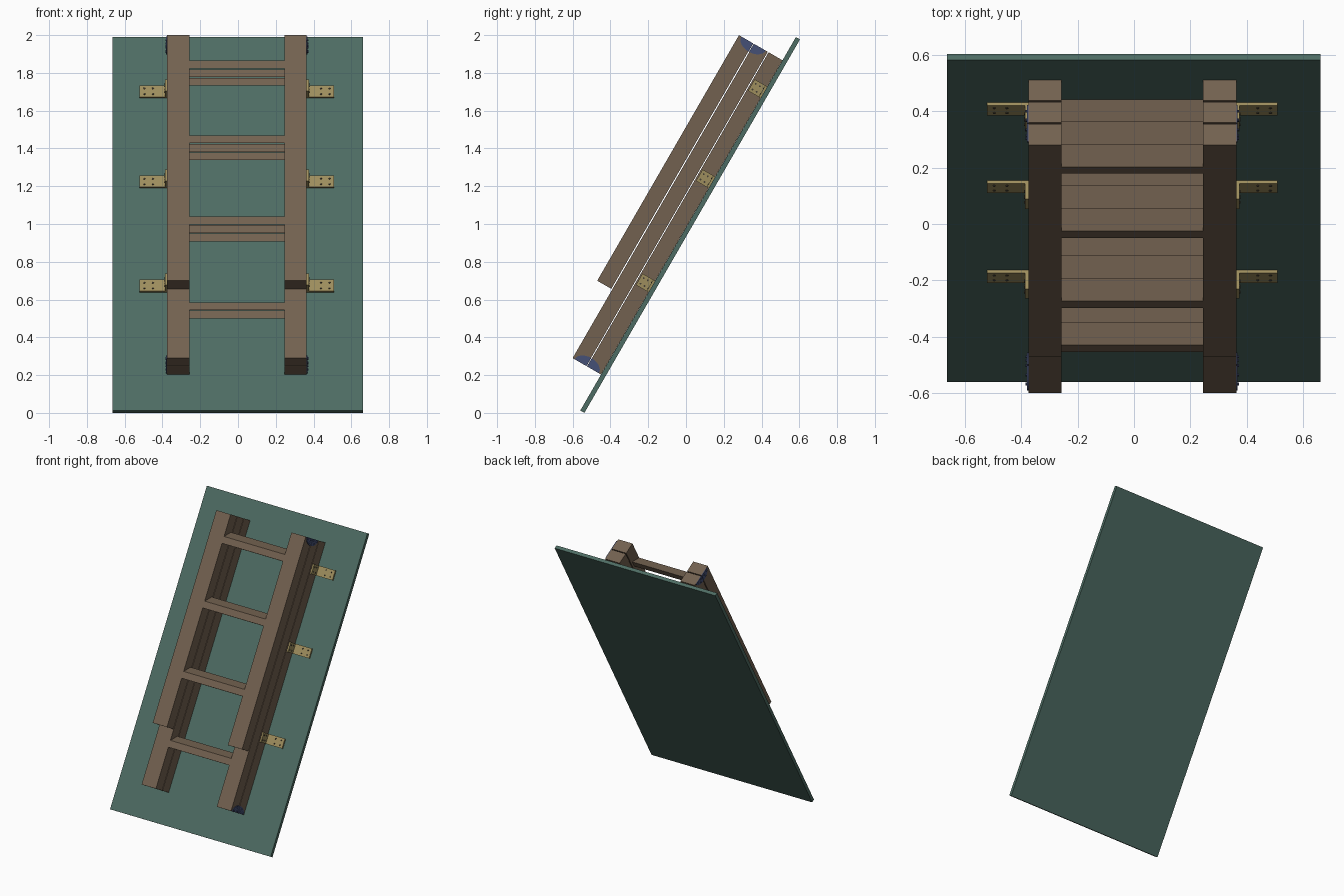
import bpy, bmesh
from math import radians, sin, cos, pi
from mathutils import Matrix, Vector

if "Cube" in bpy.data.objects:
    bpy.data.objects.remove(bpy.data.objects["Cube"])

# Hatch frame: local x = width, y = up the slope (u), z = away from the panel (n)
FRAME = Matrix.Translation((0, -0.538, 0)) @ Matrix.Rotation(radians(60), 4, 'X')
CX = -0.006                      # ladder centre line
RAIL_IN, RAIL_OUT = 0.251, 0.369  # rail faces measured from the centre line


def material(name, color):
    m = bpy.data.materials.new(name)
    m.diffuse_color = (*color, 1)
    m.use_nodes = True
    m.node_tree.nodes["Principled BSDF"].inputs["Base Color"].default_value = m.diffuse_color
    return m


GREEN = material("panel_green", (0.075, 0.15, 0.125))
WOOD = material("wood", (0.17, 0.12, 0.08))
BRASS = material("brass", (0.34, 0.27, 0.11))
BLUE = material("hinge_blue", (0.06, 0.08, 0.18))
DARK = material("screw_dark", (0.06, 0.05, 0.035))


def finish(name, bm, mat):
    bmesh.ops.recalc_face_normals(bm, faces=bm.faces)
    me = bpy.data.meshes.new(name)
    bm.to_mesh(me)
    bm.free()
    me.materials.append(mat)
    ob = bpy.data.objects.new(name, me)
    ob.matrix_world = FRAME
    bpy.context.collection.objects.link(ob)
    return ob


def prism(name, profile, x0, x1, mat):
    """Extrude a (u, n) outline across the width."""
    bm = bmesh.new()
    face = bm.faces.new([bm.verts.new((x0, u, n)) for u, n in profile])
    ext = bmesh.ops.extrude_face_region(bm, geom=[face])["geom"]
    moved = [v for v in ext if isinstance(v, bmesh.types.BMVert)]
    bmesh.ops.translate(bm, verts=moved, vec=(x1 - x0, 0, 0))
    return finish(name, bm, mat)


def box(name, x0, x1, u0, u1, n0, n1, mat):
    return prism(name, [(u0, n0), (u1, n0), (u1, n1), (u0, n1)], x0, x1, mat)


def screws(name, points, axis, mat, radius=0.005, depth=0.005):
    """Small round heads along one local axis, joined in one mesh."""
    bm = bmesh.new()
    turn = Matrix.Rotation(pi / 2, 4, 'Y') if axis == 'X' else Matrix()
    for p in points:
        bmesh.ops.create_cone(bm, cap_ends=True, segments=10, radius1=radius,
                              radius2=radius * 0.7 if axis == 'Z' else radius,
                              depth=depth, matrix=Matrix.Translation(p) @ turn)
    return finish(name, bm, mat)


# Hatch panel
box("hatch_panel", -0.664, 0.661, 0, 2.283, 0, 0.025, GREEN)

# Three folded ladder sections: name, start, end, inner and outer face, tread positions
STEPS = [1.985, 1.529, 1.033, 0.561]
SECTIONS = [("upper", 0.22, 2.141, 0.0255, 0.110, STEPS),
            ("middle", 0.22, 2.141, 0.115, 0.199, STEPS),
            ("lower", 0.64, 2.141, 0.205, 0.291, STEPS[:3])]
for name, u0, u1, n0, n1, steps in SECTIONS:
    for side, s in (("left", -1), ("right", 1)):
        box(f"{name}_rail_{side}", CX + s * RAIL_IN, CX + s * RAIL_OUT, u0, u1, n0, n1, WOOD)
    # Treads lie level while the hatch hangs open
    for i, u in enumerate(steps):
        back, thick = 0.041, 0.048
        outline = [(u, n1), (u + back, n1 - 0.071),
                   (u + back - thick, n1 - 0.071), (u - thick, n1)]
        prism(f"{name}_tread_{i + 1}", outline, CX - RAIL_IN, CX + RAIL_IN, WOOD)

for side, s in (("left", -1), ("right", 1)):
    face = CX + s * RAIL_OUT
    # Half-round hinges joining neighbouring sections
    for name, u_end, d, n_mid in (("bottom", 0.22, 1, 0.1125), ("top", 2.141, -1, 0.202)):
        for half, h in (("a", 1), ("b", -1)):
            arc = [(u_end + d * 0.05 * sin(a), n_mid + h * (0.0015 + 0.073 * cos(a)))
                   for a in [pi / 2 * k / 8 for k in range(9)]]
            arc.append((u_end, n_mid + h * 0.0015))
            prism(f"{name}_hinge_{side}_{half}", arc, face, face + s * 0.005, BLUE)
        pts = [Vector((face + s * 0.007, u_end + d * u, n_mid + h * n))
               for h in (1, -1) for u, n in ((0.012, 0.056), (0.012, 0.02), (0.033, 0.03))]
        screws(f"{name}_hinge_screws_{side}", pts, 'X', BLUE, 0.005, 0.006)

    # Angle brackets fixing the first section to the panel
    for i, u in enumerate((1.945, 1.394, 0.758)):
        u0, u1 = u - 0.035, u + 0.035
        box(f"bracket_foot_{side}_{i + 1}", face, CX + s * 0.515, u0, u1, 0.025, 0.037, BRASS)
        box(f"bracket_flange_{side}_{i + 1}", face, face + s * 0.012, u0, u1, 0.037, 0.102, BRASS)
        foot = [Vector((CX + s * x, u + o, 0.0375)) for x in (0.445, 0.49) for o in (-0.017, 0.017)]
        screws(f"bracket_foot_screws_{side}_{i + 1}", foot, 'Z', DARK, 0.006, 0.004)
        flange = [Vector((face + s * 0.0125, u + o, n)) for o in (-0.017, 0.017) for n in (0.06, 0.085)]
        screws(f"bracket_flange_screws_{side}_{i + 1}", flange, 'X', DARK, 0.005, 0.004)
